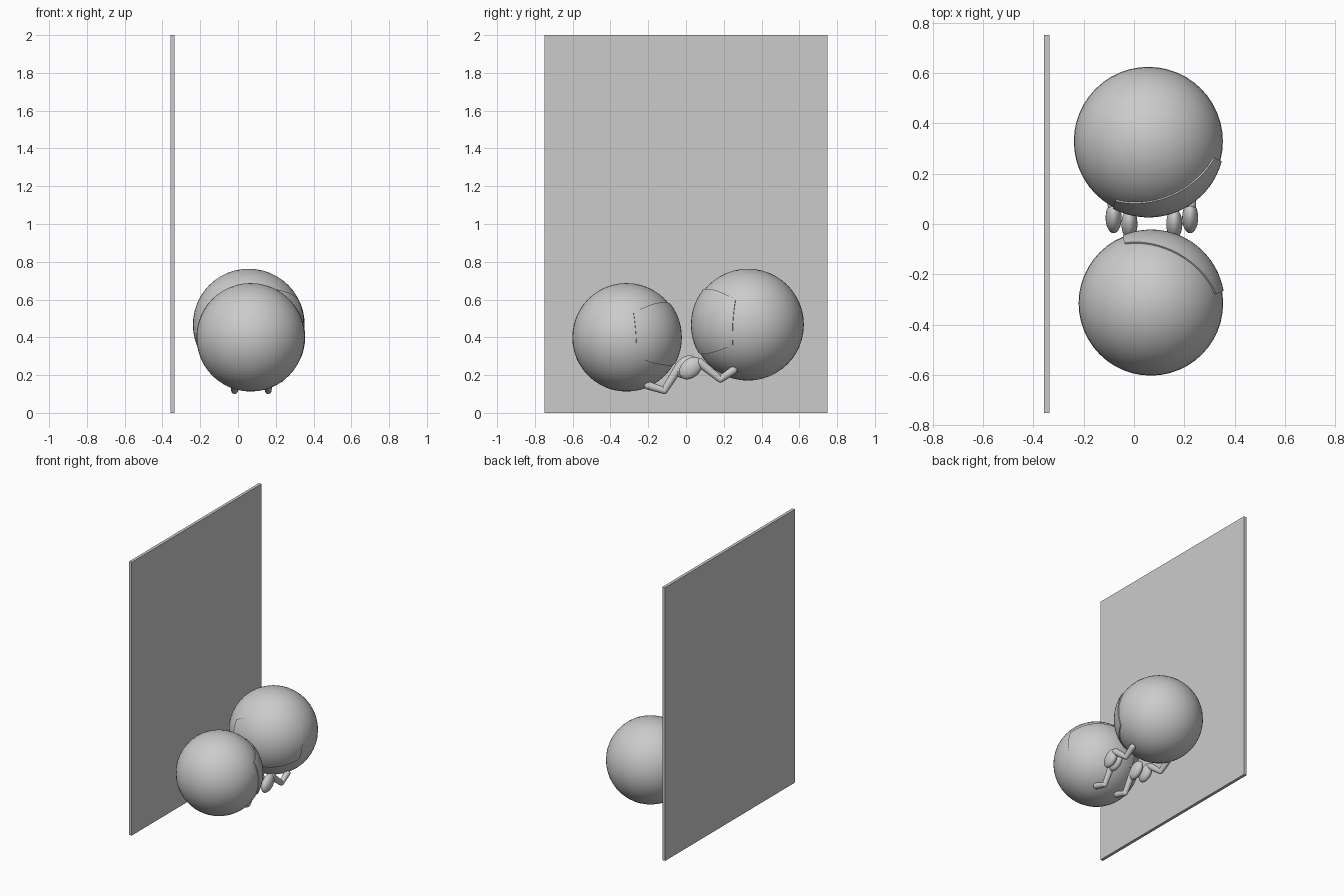
import bpy, bmesh
from math import radians, sin, cos, pi
from mathutils import Vector, Matrix

if "Cube" in bpy.data.objects:
    bpy.data.objects.remove(bpy.data.objects["Cube"])


def finish(name, bm, angle=40):
    bmesh.ops.recalc_face_normals(bm, faces=bm.faces)
    me = bpy.data.meshes.new(name)
    bm.to_mesh(me)
    bm.free()
    ob = bpy.data.objects.new(name, me)
    bpy.context.collection.objects.link(ob)
    bpy.ops.object.select_all(action='DESELECT')
    ob.select_set(True)
    bpy.context.view_layer.objects.active = ob
    bpy.ops.object.shade_smooth_by_angle(angle=radians(angle))
    return ob


def ball(bm, center, scale, rot=Matrix(), seg=24):
    m = Matrix.Translation(center) @ rot @ Matrix.Diagonal((*scale, 1))
    bmesh.ops.create_uvsphere(bm, u_segments=seg, v_segments=seg // 2, radius=1, matrix=m)


def rod(bm, a, b, ra, rb):
    # tapered segment with rounded ends
    d = b - a
    m = Matrix.Translation((a + b) / 2) @ d.to_track_quat('Z', 'Y').to_matrix().to_4x4()
    bmesh.ops.create_cone(bm, segments=16, radius1=ra, radius2=rb, depth=d.length, matrix=m)
    ball(bm, a, (ra,) * 3, seg=16)
    ball(bm, b, (rb,) * 3, seg=16)


def visor(name, center, r, azimuth, pitch, half_w, half_h, lift=0.006):
    # raised curved face plate: great-circle top and bottom, upright ends
    rot = Matrix.Rotation(radians(azimuth), 3, 'Z') @ Matrix.Rotation(radians(-pitch), 3, 'Y')
    bm = bmesh.new()
    nu, nv = 20, 14
    grid = []
    for i in range(nu + 1):
        u = radians(half_w) * (2 * i / nu - 1)
        row = []
        for j in range(nv + 1):
            v = radians(half_h) * (2 * j / nv - 1)
            d = Vector((cos(u), sin(u), cos(u) * sin(v) / cos(v))).normalized()
            row.append(bm.verts.new(center + rot @ d * (r + lift)))
        grid.append(row)
    for i in range(nu):
        for j in range(nv):
            bm.faces.new((grid[i][j], grid[i + 1][j], grid[i + 1][j + 1], grid[i][j + 1]))
    # rim sinking into the ball
    rim = [e for e in bm.edges if e.is_boundary]
    ext = bmesh.ops.extrude_edge_only(bm, edges=rim)
    for v in ext['geom']:
        if isinstance(v, bmesh.types.BMVert):
            v.co = center + (v.co - center) * ((r - 0.006) / (r + lift))
    finish(name, bm)


def figure(name, center, r, azimuth, pitch, spread, hip, knee, ankle, foot):
    center = Vector(center)
    bm = bmesh.new()
    ball(bm, center, (r,) * 3, seg=48)
    finish(name + "_body", bm)
    visor(name + "_visor", center, r, azimuth, pitch, 51, 35)
    for side, s in (("left", -1), ("right", 1)):
        x = 0.071 + s * spread
        h, k, a, f = (Vector((x, *p)) for p in (hip, knee, ankle, foot))
        bm = bmesh.new()
        rod(bm, h, k, 0.022, 0.018)
        rod(bm, k, a, 0.018, 0.024)
        finish(f"{name}_{side}_leg", bm)
        bm = bmesh.new()
        ball(bm, f, (0.032, 0.07, 0.05), Matrix.Rotation(radians(42), 4, 'X'))
        finish(f"{name}_{side}_foot", bm)


# Upright back panel
bm = bmesh.new()
bmesh.ops.create_cube(bm, size=1, matrix=Matrix.Translation((-0.346, 0, 1))
                      @ Matrix.Diagonal((0.022, 1.5, 2, 1)))
finish("panel", bm)

# Two round figures facing each other
figure("front_figure", (0.067, -0.315, 0.40), 0.287, 61, 4.5, 0.089,
       (-0.20, 0.145), (-0.115, 0.118), (-0.035, 0.245), (0.0, 0.245))
figure("rear_figure", (0.057, 0.328, 0.467), 0.296, -66.5, 4, 0.152,
       (0.25, 0.225), (0.182, 0.178), (0.075, 0.265), (0.025, 0.237))
